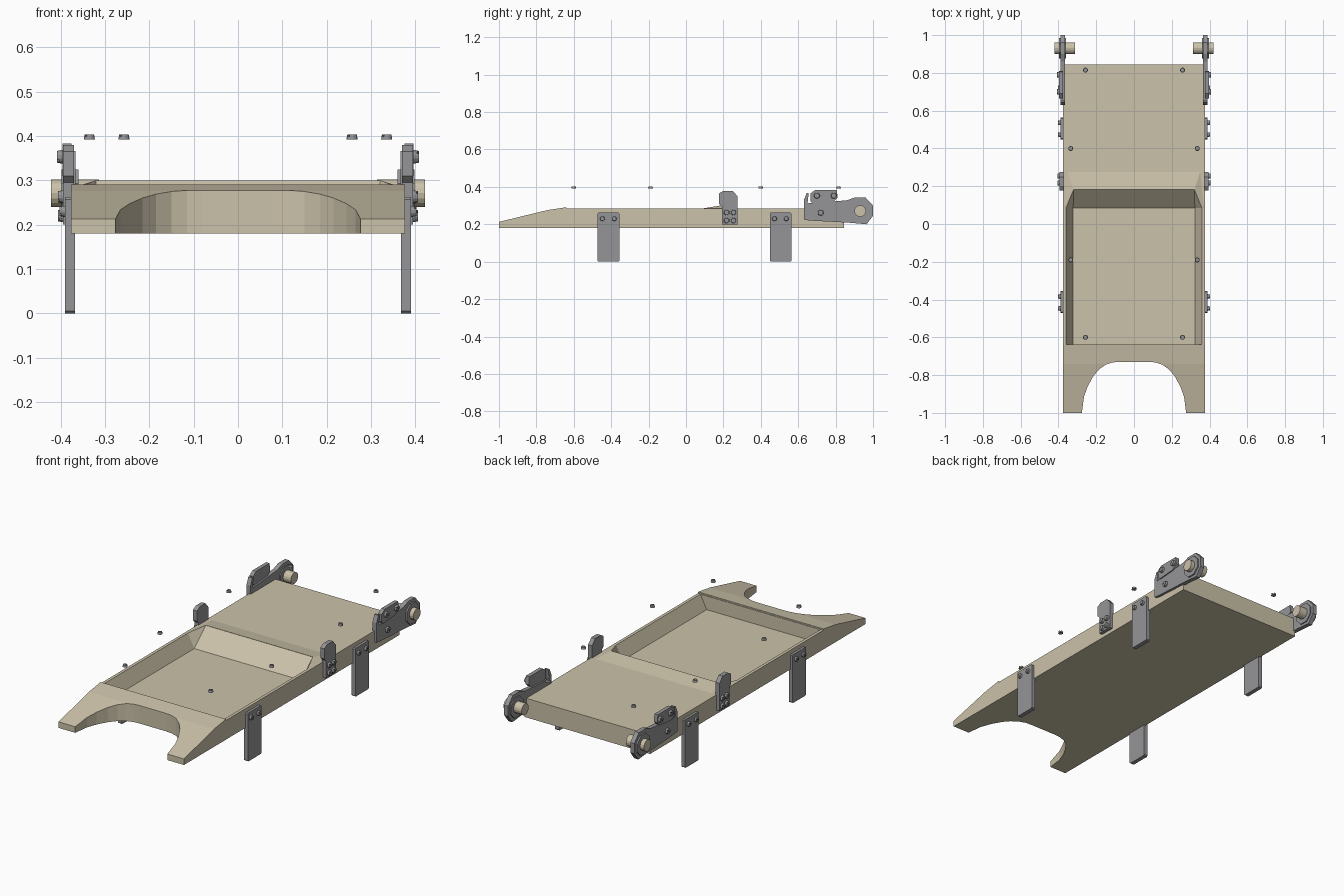
import bpy, bmesh, math
from mathutils import Matrix, Vector

if "Cube" in bpy.data.objects:
    bpy.data.objects.remove(bpy.data.objects["Cube"])


def material(name, rgb):
    m = bpy.data.materials.new(name)
    m.diffuse_color = (*rgb, 1)
    m.use_nodes = True
    m.node_tree.nodes["Principled BSDF"].inputs["Base Color"].default_value = m.diffuse_color
    return m


TAN = material("tan_paint", (0.60, 0.54, 0.40))
STEEL = material("steel", (0.30, 0.30, 0.31))


def finish(bm, name, mat):
    bmesh.ops.recalc_face_normals(bm, faces=bm.faces)
    me = bpy.data.meshes.new(name)
    bm.to_mesh(me)
    bm.free()
    ob = bpy.data.objects.new(name, me)
    bpy.context.collection.objects.link(ob)
    if mat:
        me.materials.append(mat)
    return ob


def extrude(name, pts, depth, mat):
    """Closed outline of 3D points swept along a vector."""
    bm = bmesh.new()
    f = bm.faces.new([bm.verts.new(p) for p in pts])
    r = bmesh.ops.extrude_face_region(bm, geom=[f])
    bmesh.ops.translate(bm, vec=depth, verts=[v for v in r["geom"] if isinstance(v, bmesh.types.BMVert)])
    return finish(bm, name, mat)


def hull(name, pts, mat):
    bm = bmesh.new()
    for p in pts:
        bm.verts.new(p)
    bmesh.ops.convex_hull(bm, input=bm.verts[:])
    bmesh.ops.dissolve_limit(bm, angle_limit=0.01, verts=bm.verts[:], edges=bm.edges[:])
    return finish(bm, name, mat)


def plate(name, yz, x0, x1, s, mat=STEEL):
    return extrude(name, [(s * x0, y, z) for y, z in yz], (s * (x1 - x0), 0, 0), mat)


def rod(name, x0, x1, y, z, r, s, mat=STEEL, seg=16, turn=0):
    yz = [(y + r * math.cos(turn + 2 * math.pi * i / seg),
           z + r * math.sin(turn + 2 * math.pi * i / seg)) for i in range(seg)]
    return plate(name, yz, x0, x1, s, mat)


def slotted_screw(name, loc, axis, r=0.013, h=0.012):
    """Domed screw head with a slot, standing on loc along axis."""
    bm = bmesh.new()
    bmesh.ops.create_cone(bm, cap_ends=True, segments=12, radius1=r, radius2=r * 0.85, depth=h,
                          matrix=Matrix.Translation((0, 0, h / 2)))
    ob = finish(bm, name, STEEL)
    bm = bmesh.new()
    bmesh.ops.create_cube(bm, size=1, matrix=Matrix.Translation((0, 0, h)) @
                          Matrix.Diagonal((r * 3, r * 0.35, h * 0.7, 1)))
    boolean(ob, finish(bm, "slot_cutter", None), "DIFFERENCE")
    q = Vector((0, 0, 1)).rotation_difference(Vector(axis))
    ob.data.transform(Matrix.Translation(loc) @ q.to_matrix().to_4x4() @ Matrix.Rotation(0.8, 4, "Z"))
    return ob


def boolean(ob, other, op):
    mod = ob.modifiers.new("bool", "BOOLEAN")
    mod.operation, mod.solver, mod.object = op, "EXACT", other
    bpy.context.view_layer.objects.active = ob
    bpy.ops.object.modifier_apply(modifier=mod.name)
    bpy.data.objects.remove(other)


# bed: side profile swept across the width
W = 0.376
bed = extrude("bed", [(-W, y, z) for y, z in [
    (-1, 0.18), (0.845, 0.18), (0.845, 0.284), (-0.64, 0.284),
    (-0.64, 0.291), (-0.74, 0.276), (-1, 0.213)]], (2 * W, 0, 0), TAN)

# low ridge behind the recess
boolean(bed, hull("ridge", [(s * x, y, z) for s in (-1, 1) for x, y, z in [
    (0.37, 0.085, 0.284), (0.32, 0.182, 0.30), (0.35, 0.275, 0.284),
    (0.37, 0.085, 0.25), (0.35, 0.275, 0.25)]], TAN), "UNION")

# sunken recess with sloped walls
rim = [(0.367, -0.637), (0.367, 0.085), (0.32, 0.182)]
boolean(bed, hull("recess_cutter", [(s * x, y, z) for s in (-1, 1) for x, y, z in
    [(0.322, -0.637, 0.21), (0.322, 0.085, 0.21)] + [(x, y, h) for x, y in rim for h in (0.299, 0.4)]],
    TAN), "DIFFERENCE")

# arched cutout in the front ramp
half = [(0.276, -1.05), (0.276, -1), (0.265, -0.915), (0.245, -0.86), (0.215, -0.805),
        (0.185, -0.77), (0.15, -0.745), (0.115, -0.733), (0.08, -0.73)]
arch = half + [(-x, y) for x, y in reversed(half)]
boolean(bed, extrude("arch_cutter", [(x, y, 0.1) for x, y in arch], (0, 0, 0.3), TAN), "DIFFERENCE")

# parts repeated on both sides
for s, side in ((1, "right"), (-1, "left")):
    # legs with two screws each
    for y, pos in ((-0.414, "front"), (0.506, "rear")):
        a, b = y - 0.058, y + 0.058
        plate(f"{pos}_leg_{side}", [(a, 0.005), (a + 0.005, 0), (b - 0.005, 0), (b, 0.005),
              (b, 0.257), (b - 0.005, 0.262), (a + 0.005, 0.262), (a, 0.257)], 0.367, 0.39, s)
        for dy in (-0.033, 0.03):
            slotted_screw(f"{pos}_leg_screw_{side}", (s * 0.39, y + dy, 0.23), (s, 0, 0))

    # middle hook bracket
    plate(f"middle_bracket_{side}", [(0.192, 0.2), (0.275, 0.2), (0.275, 0.35), (0.25, 0.379),
          (0.2, 0.379), (0.177, 0.365), (0.177, 0.31), (0.192, 0.295)], 0.37, 0.394, s)
    for y in (0.217, 0.254):
        for z in (0.22, 0.263):
            slotted_screw(f"middle_bracket_screw_{side}", (s * 0.394, y, z), (s, 0, 0), 0.015)

    # rear arm with hook, clamp plate, washer and axle
    plate(f"rear_arm_{side}", [(0.63, 0.225), (0.63, 0.33), (0.645, 0.366), (0.656, 0.366),
          (0.65, 0.312), (0.86, 0.328), (0.9, 0.343), (0.96, 0.343), (1.0, 0.3), (1.0, 0.245),
          (0.965, 0.2), (0.88, 0.208), (0.66, 0.22)], 0.366, 0.39, s)
    plate(f"clamp_plate_{side}", [(0.665, 0.365), (0.69, 0.383), (0.806, 0.383), (0.811, 0.342),
          (0.785, 0.318), (0.68, 0.31), (0.665, 0.325)], 0.375, 0.396, s)
    for y, z, x in ((0.70, 0.353, 0.396), (0.79, 0.353, 0.396), (0.72, 0.262, 0.39)):
        slotted_screw(f"rear_arm_screw_{side}", (s * x, y, z), (s, 0, 0), 0.016)
    rod(f"axle_washer_{side}", 0.36, 0.398, 0.931, 0.271, 0.058, s, STEEL, 8, math.pi / 8)
    rod(f"axle_{side}", 0.313, 0.421, 0.931, 0.271, 0.031, s, TAN, 16)

    # loose deck screws hovering over the bed
    for x, y in ((0.257, 0.815), (0.335, 0.4), (0.335, -0.19), (0.257, -0.6)):
        slotted_screw(f"deck_screw_{side}", (s * x, y, 0.392), (0, 0, 1), 0.013, 0.011)
